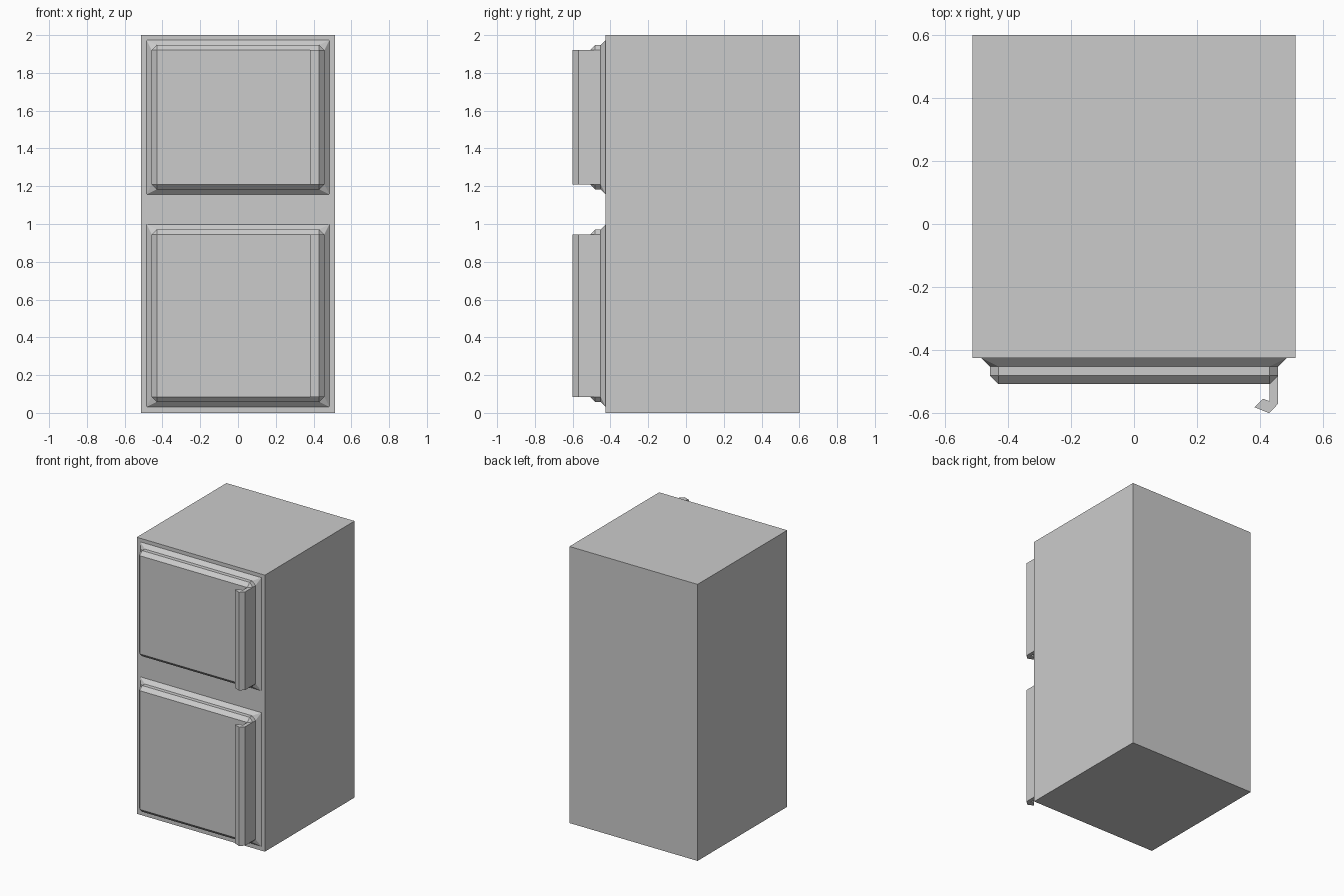
import bpy, bmesh

if "Cube" in bpy.data.objects:
    bpy.data.objects.remove(bpy.data.objects["Cube"])

FRONT = -0.425   # front plane of the cabinet body
BEV = 0.027      # door bevel width


def finish(name, bm):
    bmesh.ops.recalc_face_normals(bm, faces=bm.faces)
    mesh = bpy.data.meshes.new(name)
    bm.to_mesh(mesh)
    bm.free()
    obj = bpy.data.objects.new(name, mesh)
    bpy.context.collection.objects.link(obj)
    return obj


def box(x0, x1, y0, y1, z0, z1):
    bm = bmesh.new()
    bmesh.ops.create_cube(bm, size=1)
    for v in bm.verts:
        v.co.x = x1 if v.co.x > 0 else x0
        v.co.y = y1 if v.co.y > 0 else y0
        v.co.z = z1 if v.co.z > 0 else z0
    return bm


def door(name, z0, z1):
    # bevelled slab whose back face flares out against the cabinet
    bm = box(-0.457, 0.457, -0.508, FRONT, z0, z1)
    bmesh.ops.bevel(bm, geom=bm.edges[:], offset=BEV, offset_type='OFFSET',
                    segments=1, profile=0.5, affect='EDGES')
    mid = (z0 + z1) / 2
    for v in bm.verts:
        if v.co.y > FRONT - 0.001:
            v.co.x += 2 * BEV if v.co.x > 0 else -2 * BEV
            v.co.z += 2 * BEV if v.co.z > mid else -2 * BEV
    return finish(name, bm)


def handle(name, z0, z1):
    # hooked grip profile growing from the door's right chamfer
    profile = [(0.457, -0.481), (0.457, -0.57), (0.429, -0.6),
               (0.382, -0.581), (0.409, -0.554), (0.43, -0.562),
               (0.43, -0.508)]
    bm = bmesh.new()
    face = bm.faces.new([bm.verts.new((x, y, z0)) for x, y in profile])
    ext = bmesh.ops.extrude_face_region(bm, geom=[face], use_keep_orig=True)
    top = [g for g in ext['geom'] if isinstance(g, bmesh.types.BMVert)]
    bmesh.ops.translate(bm, verts=top, vec=(0, 0, z1 - z0))
    return finish(name, bm)


# cabinet body
finish("cabinet_body", box(-0.5125, 0.5125, FRONT, 0.6, 0, 2))

# two doors with their handles
for part, z0, z1 in (("lower", 0.058, 0.971), ("upper", 1.183, 1.947)):
    door(part + "_door", z0, z1)
    handle(part + "_handle", z0 + BEV, z1 - BEV)
